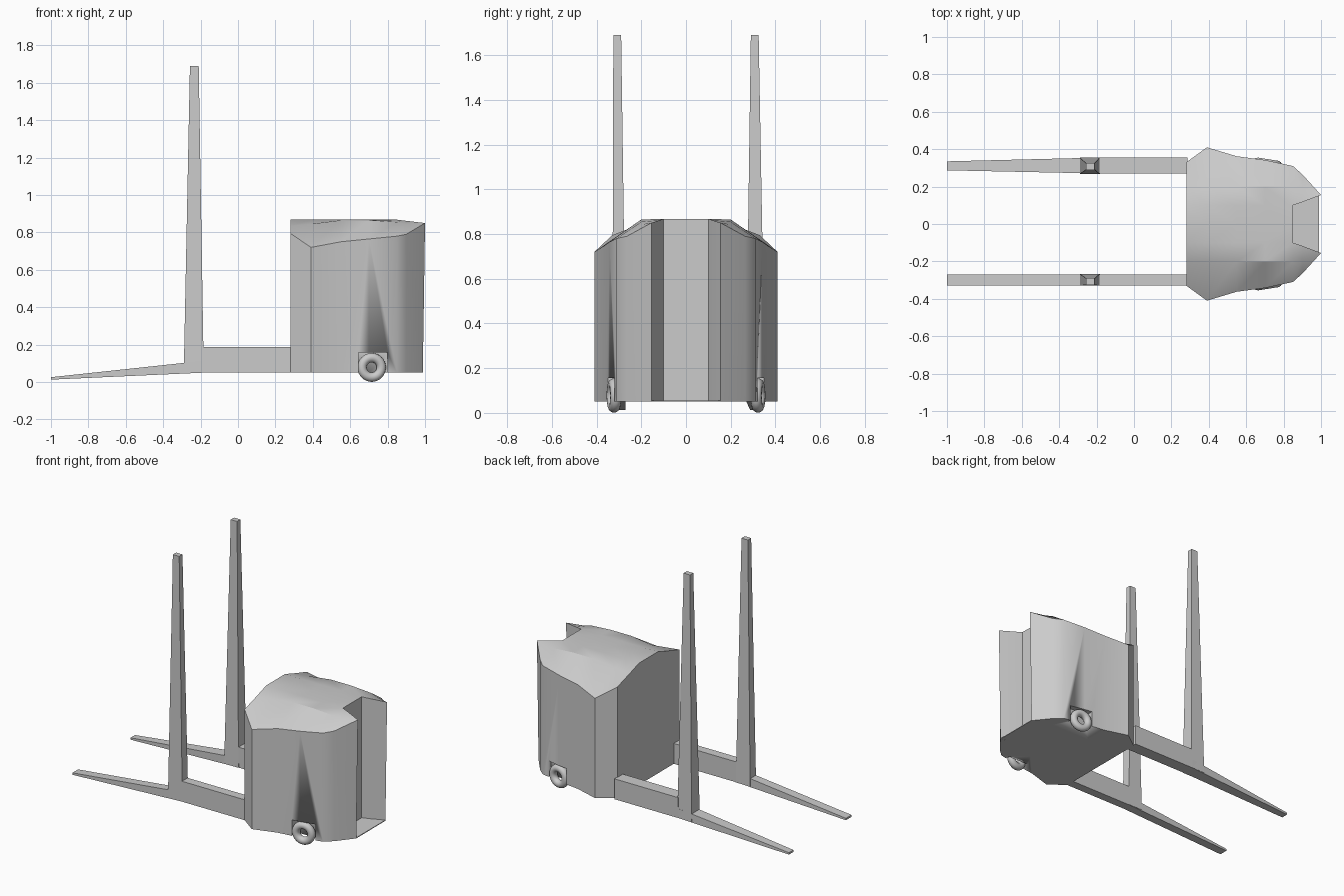
import bpy, bmesh, math
from mathutils import Matrix

if "Cube" in bpy.data.objects:
    bpy.data.objects.remove(bpy.data.objects["Cube"])


def finish(name, bm, angle=30):
    bmesh.ops.recalc_face_normals(bm, faces=bm.faces[:])
    me = bpy.data.meshes.new(name)
    bm.to_mesh(me)
    bm.free()
    ob = bpy.data.objects.new(name, me)
    bpy.context.collection.objects.link(ob)
    bpy.ops.object.select_all(action='DESELECT')
    ob.select_set(True)
    bpy.context.view_layer.objects.active = ob
    bpy.ops.object.shade_smooth_by_angle(angle=math.radians(angle))
    return ob


def hexa(name, a, b):
    """Solid between two four-point ends."""
    bm = bmesh.new()
    va = [bm.verts.new(p) for p in a]
    vb = [bm.verts.new(p) for p in b]
    bm.faces.new(va)
    bm.faces.new(vb[::-1])
    for i in range(4):
        j = (i + 1) % 4
        bm.faces.new((va[i], va[j], vb[j], vb[i]))
    return finish(name, bm, 10)


def rect_x(x, y0, y1, z0, z1):
    return [(x, y0, z0), (x, y1, z0), (x, y1, z1), (x, y0, z1)]


def rect_z(z, x0, x1, y0, y1):
    return [(x0, y0, z), (x1, y0, z), (x1, y1, z), (x0, y1, z)]


# body: stations of x, half width, edge z, shoulder y, shoulder z, notch y, centre z
stations = [
    (0.28, 0.33, 0.795, 0.20, 0.835, 0.10, 0.868),
    (0.39, 0.41, 0.72, 0.20, 0.845, 0.10, 0.868),
    (0.55, 0.362, 0.75, 0.20, 0.865, 0.10, 0.868),
    (0.70, 0.342, 0.765, 0.20, 0.865, 0.10, 0.868),
    (0.85, 0.31, 0.78, 0.20, 0.855, 0.10, 0.868),
    (0.90, 0.265, 0.79, 0.19, 0.845, 0.117, 0.862),
    (1.00, 0.155, 0.85, 0.155, 0.85, 0.155, 0.85),
]
bm = bmesh.new()
for s in (-1, 1):
    rows = []
    for x, w, ze, m, zm, c, zc in stations:
        pts = [(x, s * w, ze), (x, s * m, zm), (x, s * c, zc), (x, 0, zc)]
        rows.append([bm.verts.new(p) for p in pts])
    for i in range(len(rows) - 1):
        for j in range(3):
            if j == 2 and stations[i][0] > 0.84:
                continue  # rear notch
            bm.faces.new((rows[i][j], rows[i + 1][j], rows[i + 1][j + 1], rows[i][j + 1]))
bmesh.ops.delete(bm, geom=[v for v in bm.verts if not v.link_faces], context='VERTS')
bmesh.ops.remove_doubles(bm, verts=bm.verts[:], dist=0.001)
ext = bmesh.ops.extrude_face_region(bm, geom=bm.faces[:], use_keep_orig=True)
for v in [g for g in ext['geom'] if isinstance(g, bmesh.types.BMVert)]:
    v.co.z = 0.05
    if v.co.x > 0.95:
        v.co.x -= 0.012
body = finish("body", bm)

# floor of the rear notch
hexa("notch_floor", rect_x(0.85, -0.10, 0.10, 0.05, 0.055),
     rect_x(0.988, -0.153, 0.153, 0.05, 0.055))

for s, side in ((-1, "front"), (1, "back")):
    # wheel well
    well = hexa(side + "_wheel_well_cutter", rect_x(0.645, s * 0.29, s * 0.5, 0.0, 0.157),
                rect_x(0.80, s * 0.29, s * 0.5, 0.0, 0.157))
    well.hide_render = True
    well.hide_viewport = True
    mod = body.modifiers.new(side + "_well", 'BOOLEAN')
    mod.operation = 'DIFFERENCE'
    mod.solver = 'EXACT'
    mod.object = well

    # wheel, following the slant of the body side
    bpy.ops.mesh.primitive_torus_add(major_radius=0.052, minor_radius=0.025,
                                     major_segments=32, minor_segments=14)
    wheel = bpy.context.object
    wheel.name = side + "_wheel"
    wheel.data.transform(Matrix.Rotation(math.radians(-9 * s), 4, 'Z')
                         @ Matrix.Rotation(math.pi / 2, 4, 'X'))
    wheel.location = (0.715, s * 0.322, 0.078)
    bpy.ops.object.shade_smooth_by_angle(angle=math.radians(40))

    # leg, fork and mast (the back side is slightly wider)
    outer = 0.33 if s < 0 else 0.355
    tip_in = 0.27 if s < 0 else 0.287
    tip_out = 0.33 if s < 0 else 0.335
    hexa(side + "_leg", rect_x(0.285, s * 0.27, s * outer, 0.05, 0.187),
         rect_x(-0.19, s * 0.27, s * outer, 0.05, 0.187))
    hexa(side + "_fork", rect_x(-0.19, s * 0.27, s * outer, 0.05, 0.113),
         rect_x(-1.0, s * tip_in, s * tip_out, 0.013, 0.026))
    hexa(side + "_mast", rect_z(0.05, -0.29, -0.183, s * 0.267, s * outer),
         rect_z(1.69, -0.257, -0.21, s * 0.29, s * 0.325))
